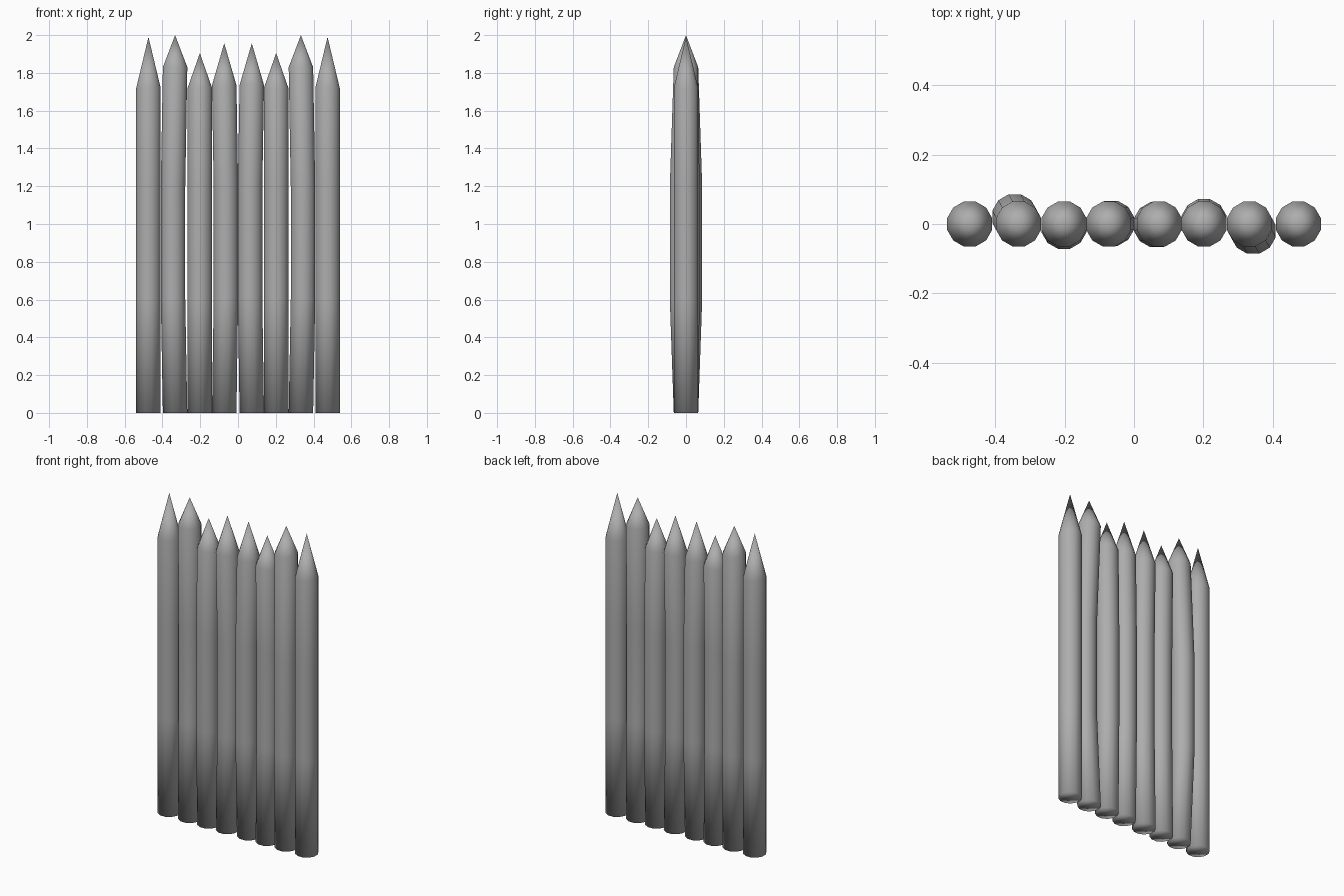
import bpy
import bmesh
from math import cos, sin, pi

cube = bpy.data.objects.get("Cube")
if cube:
    bpy.data.objects.remove(cube)

SIDES = 12
RADIUS = 0.067

# Weathered grey used for every stake
grey = bpy.data.materials.new("grey")
grey.use_nodes = True
colour = (0.42, 0.42, 0.42, 1)
grey.diffuse_color = colour
grey.node_tree.nodes["Principled BSDF"].inputs["Base Color"].default_value = colour


def stake(name, x, shoulder, tip, bow_x, bow_y, turn):
    """Sharpened pole, bowed sideways in its middle; turn = -1 spins it half round z."""
    bm = bmesh.new()
    levels = [(0, 0), (0.6, 1), (1.2, 1), (shoulder, 0)]
    rings = []
    for z, bow in levels:
        ring = []
        for i in range(SIDES):
            a = 2 * pi * (i + 0.5) / SIDES
            px = x + bow * bow_x + RADIUS * cos(a)
            py = bow * bow_y + RADIUS * sin(a)
            ring.append(bm.verts.new((turn * px, turn * py, z)))
        rings.append(ring)
    point = bm.verts.new((turn * x, 0, tip))

    # Base, shaft and sharpened point
    bm.faces.new(rings[0][::-1])
    for i in range(SIDES):
        j = (i + 1) % SIDES
        for low, high in zip(rings, rings[1:]):
            bm.faces.new((low[i], low[j], high[j], high[i]))
        bm.faces.new((rings[-1][i], rings[-1][j], point))
    for face in bm.faces:
        face.smooth = True

    mesh = bpy.data.meshes.new(name)
    bm.to_mesh(mesh)
    bm.free()
    mesh.materials.append(grey)
    bpy.context.collection.objects.link(bpy.data.objects.new(name, mesh))


# One half of the fence; the other half is the same turned by 180 degrees
half = [
    ("outer_stake", -0.474, 1.72, 1.99, 0, 0),
    ("tall_stake", -0.333, 1.83, 2.0, -0.011, 0.021),
    ("short_stake", -0.202, 1.72, 1.905, 0, -0.007),
    ("inner_stake", -0.073, 1.735, 1.957, 0.009, 0.002),
]
for name, *shape in half:
    stake("right_" + name, *shape, 1)
    stake("left_" + name, *shape, -1)
